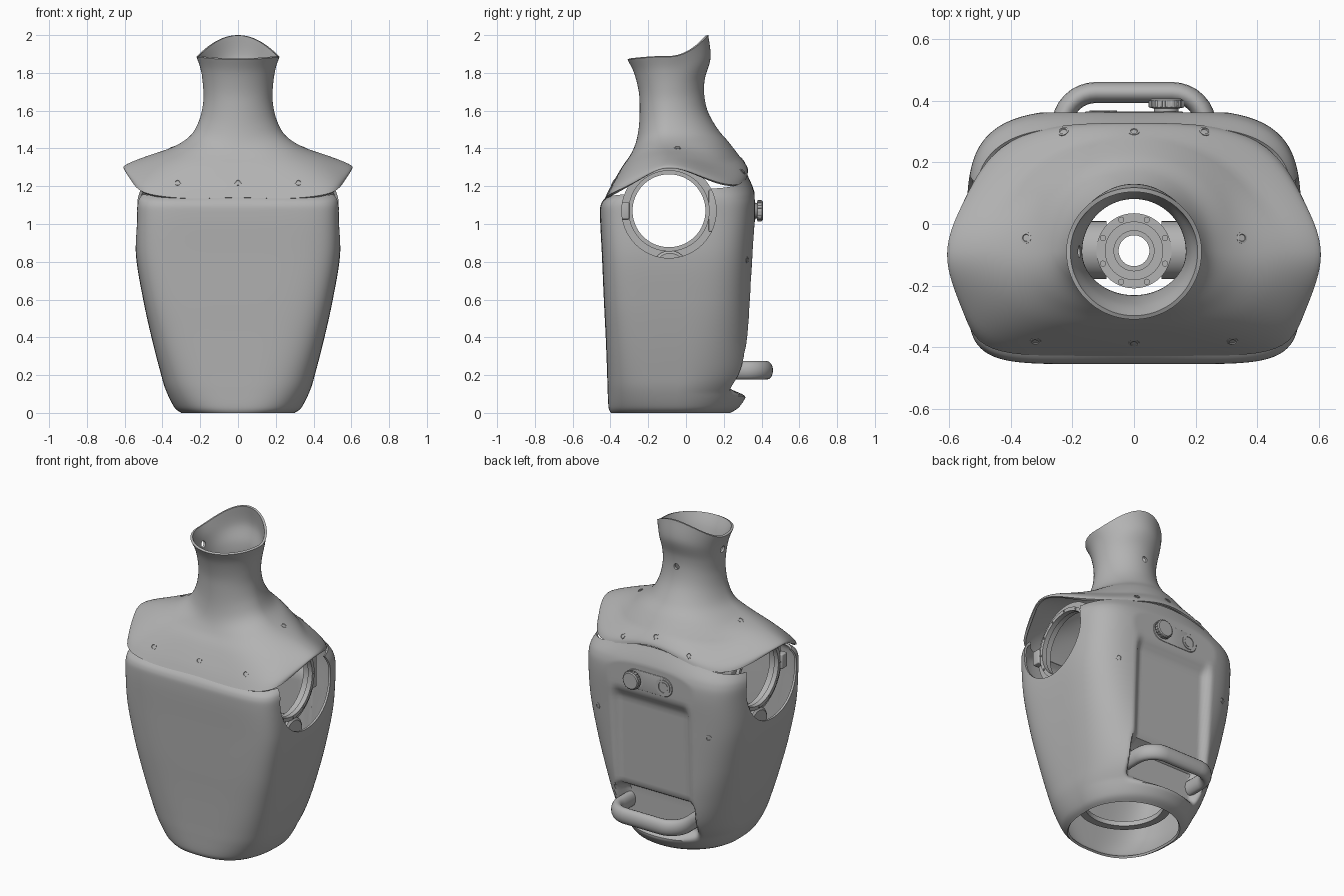
import bpy, bmesh, math
from mathutils import Vector

if "Cube" in bpy.data.objects:
    bpy.data.objects.remove(bpy.data.objects["Cube"])

grey = bpy.data.materials.new("plain grey")
grey.use_nodes = True
grey.diffuse_color = (0.45, 0.45, 0.45, 1)
grey.node_tree.nodes["Principled BSDF"].inputs["Base Color"].default_value = (0.45, 0.45, 0.45, 1)

ARM_Y, ARM_Z = -0.09, 1.07
X_AXIS, Y_AXIS, Z_AXIS = Vector((1, 0, 0)), Vector((0, 1, 0)), Vector((0, 0, 1))


def finish(obj, angle=35):
    """Apply modifiers, colour and shade an object."""
    bpy.ops.object.select_all(action="DESELECT")
    obj.select_set(True)
    bpy.context.view_layer.objects.active = obj
    for m in list(obj.modifiers):
        bpy.ops.object.modifier_apply(modifier=m.name)
    obj.data.materials.clear()
    obj.data.materials.append(grey)
    bpy.ops.object.shade_smooth_by_angle(angle=math.radians(angle))
    return obj


def new_object(name, bm):
    mesh = bpy.data.meshes.new(name)
    bm.to_mesh(mesh)
    bm.free()
    obj = bpy.data.objects.new(name, mesh)
    bpy.context.collection.objects.link(obj)
    return obj


def spline(rows, steps):
    """Smoothly resample rows of numbers."""
    out = []
    for i in range(len(rows) - 1):
        quad = [rows[min(max(i + k, 0), len(rows) - 1)] for k in (-1, 0, 1, 2)]
        for s in range(steps):
            t = s / steps
            out.append([0.5 * (2 * b + (c - a) * t + (2 * a - 5 * b + 4 * c - d) * t * t
                               + (3 * b - a - 3 * c + d) * t ** 3) for a, b, c, d in zip(*quad)])
    return out + [list(rows[-1])]


def loft(name, rows, steps, centre, back_round, shape, segs, thick=0.014):
    """Shell through rounded sections: half width, front y, back y, front z, side z, back z, squareness, corner drop."""
    bm = bmesh.new()
    rings = []
    for a, yf, yb, zf, zs, zb, n, drop in spline(rows, steps):
        ring = []
        for j in range(segs):
            th = math.tau * j / segs
            c, s = math.cos(th), math.sin(th)
            back = s > 0
            e = max(2, n * back_round) if back else n
            r = (abs(c) ** e + abs(s) ** e) ** (-1 / e)
            depth = yb - centre if back else centre - yf
            z = zs + ((zb if back else zf) - zs) * s * s
            z -= drop * (1.5 if back else 1) * math.sin(2 * th) ** 2
            ring.append(bm.verts.new(shape(Vector((a * c * r, centre + depth * s * r, z)))))
        rings.append(ring)
    for lo, hi in zip(rings, rings[1:]):
        for j in range(segs):
            k = (j + 1) % segs
            bm.faces.new((lo[j], lo[k], hi[k], hi[j]))
    obj = new_object(name, bm)
    solid = obj.modifiers.new("wall", "SOLIDIFY")
    solid.thickness, solid.offset = thick, -1
    return obj


def lathe(name, profile, loc, axis=Z_AXIS, segs=48, shade=True):
    """Closed (radius, height) profile turned about an axis."""
    bm = bmesh.new()
    rings = [[bm.verts.new((r * math.cos(math.tau * j / segs), r * math.sin(math.tau * j / segs), h))
              for r, h in profile] for j in range(segs)]
    n = len(profile)
    for j in range(segs):
        a, b = rings[j], rings[(j + 1) % segs]
        for i in range(n):
            if profile[i][0] or profile[(i + 1) % n][0]:
                bm.faces.new((a[i], b[i], b[(i + 1) % n], a[(i + 1) % n]))
    bmesh.ops.remove_doubles(bm, verts=bm.verts, dist=1e-6)
    bmesh.ops.recalc_face_normals(bm, faces=bm.faces)
    obj = new_object(name, bm)
    obj.location = loc
    obj.rotation_euler = axis.to_track_quat("Z", "Y").to_euler()
    return finish(obj) if shade else obj


def tube(name, outer, inner, length, loc, axis=Z_AXIS, shade=True):
    h = length / 2
    return lathe(name, [(inner, -h), (outer, -h), (outer, h), (inner, h)], loc, axis, 64, shade)


def box(name, size, loc, bevel=0.006):
    bm = bmesh.new()
    bmesh.ops.create_cube(bm, size=1)
    bmesh.ops.scale(bm, vec=size, verts=bm.verts)
    obj = new_object(name, bm)
    obj.location = loc
    b = obj.modifiers.new("edge", "BEVEL")
    b.width, b.segments = bevel, 3
    return finish(obj)


def cut(obj, radius, length, loc, axis):
    """Bore a round hole."""
    cutter = tube("cutter", radius, 0, length, loc, axis, False)
    cutter.hide_render = True
    m = obj.modifiers.new("hole", "BOOLEAN")
    m.operation, m.object, m.solver = "DIFFERENCE", cutter, "EXACT"
    bpy.context.view_layer.update()
    bpy.context.view_layer.objects.active = obj
    for mod in list(obj.modifiers):
        bpy.ops.object.modifier_apply(modifier=mod.name)
    bpy.data.objects.remove(cutter)


def step(lo, hi, v):
    t = min(max((v - lo) / (hi - lo), 0), 1)
    return t * t * (3 - 2 * t)


def back_recess(p):
    """Flatten the back, then sink the panel and the pocket behind the handle."""
    if p.y > 0.1:
        p.y = min(p.y, 0.362)
        side = 1 - step(0.225, 0.285, abs(p.x))
        panel = side * step(0.08, 0.14, p.z) * (1 - step(0.91, 1.0, p.z))
        pocket = side * step(0.08, 0.15, p.z) * (1 - step(0.31, 0.37, p.z))
        p.y += (min(p.y, 0.285 + 0.04 * p.z) - p.y) * panel
        p.y += (min(p.y, 0.215) - p.y) * pocket
    return p


def shoulder_flare(p):
    """Pull the shoulder out to a point over each arm opening."""
    bump = 0.075 * math.exp(-((p.y + 0.1) / 0.185) ** 2) * step(0.3, 0.53, abs(p.x))
    p.x += math.copysign(bump, p.x)
    return p


# Torso shell with open bottom, back recess and arm openings
torso = loft("torso_shell", [
    (.30, -.398, .235, 0, 0, 0, 2.6, 0),
    (.337, -.41, .285, .03, .03, .035, 2.8, 0),
    (.382, -.415, .335, .12, .12, .12, 3.3, 0),
    (.412, -.418, .368, .22, .22, .22, 3.8, 0),
    (.458, -.425, .362, .4, .4, .4, 4.6, 0),
    (.502, -.435, .357, .6, .6, .6, 5.4, 0),
    (.54, -.445, .362, .83, .83, .83, 6, 0),
    (.542, -.455, .373, 1.04, 1.04, 1.06, 6.4, 0),
    (.54, -.448, .362, 1.11, 1.13, 1.17, 6.2, .005),
    (.522, -.41, .318, 1.155, 1.19, 1.275, 6, .02),
], 9, -0.05, 0.62, back_recess, 240)
for side in (-1, 1):
    cut(torso, 0.25, 0.5, (side * 0.5, ARM_Y, ARM_Z), X_AXIS)
finish(torso)

# Shoulder cover flowing up into the neck
cover = loft("shoulder_and_neck_cover", [
    (.53, -.428, .328, 1.14, 1.295, 1.285, 6.5, .055),
    (.522, -.398, .32, 1.2, 1.312, 1.31, 5.4, .04),
    (.43, -.34, .275, 1.3, 1.362, 1.37, 3.6, .015),
    (.335, -.295, .225, 1.365, 1.41, 1.435, 2.6, 0),
    (.25, -.266, .17, 1.43, 1.47, 1.5, 2.1, 0),
    (.205, -.25, .118, 1.51, 1.55, 1.59, 2, 0),
    (.184, -.245, .097, 1.61, 1.645, 1.68, 2, 0),
    (.185, -.25, .1, 1.7, 1.73, 1.77, 2, 0),
    (.198, -.275, .13, 1.8, 1.82, 1.88, 2, 0),
    (.22, -.31, .118, 1.87, 1.885, 2.0, 2, 0),
], 6, -0.09, 0.5, shoulder_flare, 144)
cut(cover, 0.02, 0.2, (-0.2, -0.09, 1.79), X_AXIS)
cut(cover, 0.018, 0.2, (0, 0.1, 1.7), Y_AXIS)
finish(cover)
bpy.context.view_layer.update()


def screw(name, target, origin, direction):
    """Seat a screw where a ray meets the shell."""
    hit, p, n, _ = target.ray_cast(Vector(origin), Vector(direction))
    if hit:
        lathe(name, [(0, -.01), (.018, -.01), (.018, .002), (.012, .003), (.009, -.004), (0, -.004)], p, n, 24)


for x in (-0.32, 0, 0.32):
    screw("front_screw", cover, (x, -1, 1.22), (0, 1, 0))
for x in (-0.23, 0, 0.23):
    screw("back_screw", cover, (x, 0.3, 3), (0, 0, -1))
for x in (-0.35, 0.35):
    screw("shoulder_screw", cover, (x, -0.045, 3), (0, 0, -1))
    screw("torso_screw", torso, (x * 1.1, 1, 0.81), (0, -1, 0))

# Arm mounts inside each opening
for side, label in ((-1, "right"), (1, "left")):
    tube(label + "_arm_ring", 0.252, 0.205, 0.05, (side * 0.40, ARM_Y, ARM_Z), X_AXIS)
    tube(label + "_arm_ring_lip", 0.215, 0.193, 0.03, (side * 0.43, ARM_Y, ARM_Z), X_AXIS)
    for k in range(12):
        a = math.tau * k / 12
        lathe(label + "_ring_bolt", [(0, 0), (.006, 0), (.006, .006), (0, .006)],
              (side * 0.444, ARM_Y + 0.204 * math.cos(a), ARM_Z + 0.204 * math.sin(a)), X_AXIS * side, 12)
    box(label + "_front_bracket", (0.08, 0.05, 0.09), (side * 0.42, -0.325, ARM_Z))
    box(label + "_back_bracket", (0.06, 0.05, 0.22), (side * 0.40, 0.145, ARM_Z))
    lathe(label + "_cross_tube", [(0, 0), (.094, 0), (.094, .35), (.08, .36), (0, .36)],
          (side * 0.09, ARM_Y + 0.005, 0.765), X_AXIS * side)

# Central hub and waist ring
tube("hub", 0.122, 0.05, 0.18, (0, -0.087, 0.77))
tube("hub_collar", 0.095, 0.065, 0.02, (0, -0.087, 0.865))
for k in range(8):
    a = math.tau * (k + 0.5) / 8
    lathe("hub_bolt", [(0, 0), (.01, 0), (.01, .008), (0, .008)],
          (0.109 * math.cos(a), -0.087 + 0.109 * math.sin(a), 0.86), segs=12)
tube("waist_ring", 0.27, 0.225, 0.03, (0, -0.087, 0.17))

# Carrying handle
bend, reach, corner = [], 0.427, 0.11
for k in range(9):
    a = math.pi / 2 * k / 8
    bend.append((0.234 - corner + corner * math.cos(a), reach - corner + corner * math.sin(a)))
path = [(0.234, 0.2)] + bend
path += [(-x, y) for x, y in reversed(path)]
curve = bpy.data.curves.new("carry_handle", "CURVE")
curve.dimensions, curve.bevel_depth, curve.bevel_resolution, curve.use_fill_caps = "3D", 0.034, 6, True
line = curve.splines.new("POLY")
line.points.add(len(path) - 1)
for pt, (x, y) in zip(line.points, path):
    pt.co = (x, y, 0, 1)
handle = bpy.data.objects.new("carry_handle", curve)
bpy.context.collection.objects.link(handle)
handle.location, handle.scale = (0, 0, 0.225), (1, 1, 1.45)
bpy.ops.object.select_all(action="DESELECT")
handle.select_set(True)
bpy.context.view_layer.objects.active = handle
bpy.ops.object.convert(target="MESH")
finish(bpy.context.view_layer.objects.active, 50)

# Control plate with knob and push button
for x in (-0.1, 0.1):
    lathe("plate_end", [(0, -.02), (.06, -.02), (.06, .001), (.057, .004), (0, .004)], (x, 0.361, ARM_Z), Y_AXIS)
box("control_plate", (0.2, 0.03, 0.12), (0, 0.35, ARM_Z), 0.003)
lathe("knob", [(0, 0), (.04, 0), (.04, .015), (.054, .018), (.054, .042), (.048, .047), (0, .047)],
      (0.105, 0.36, ARM_Z), Y_AXIS)
for k in range(20):
    a = math.tau * k / 20
    box("knob_grip", (0.007, 0.022, 0.007),
        (0.105 + 0.054 * math.cos(a), 0.39, ARM_Z + 0.054 * math.sin(a)), 0.001)
tube("button_bezel", 0.045, 0.034, 0.016, (-0.1, 0.361, ARM_Z), Y_AXIS)
lathe("button", [(0, 0), (.028, 0), (.028, .006), (0, .006)], (-0.1, 0.361, ARM_Z), Y_AXIS)
